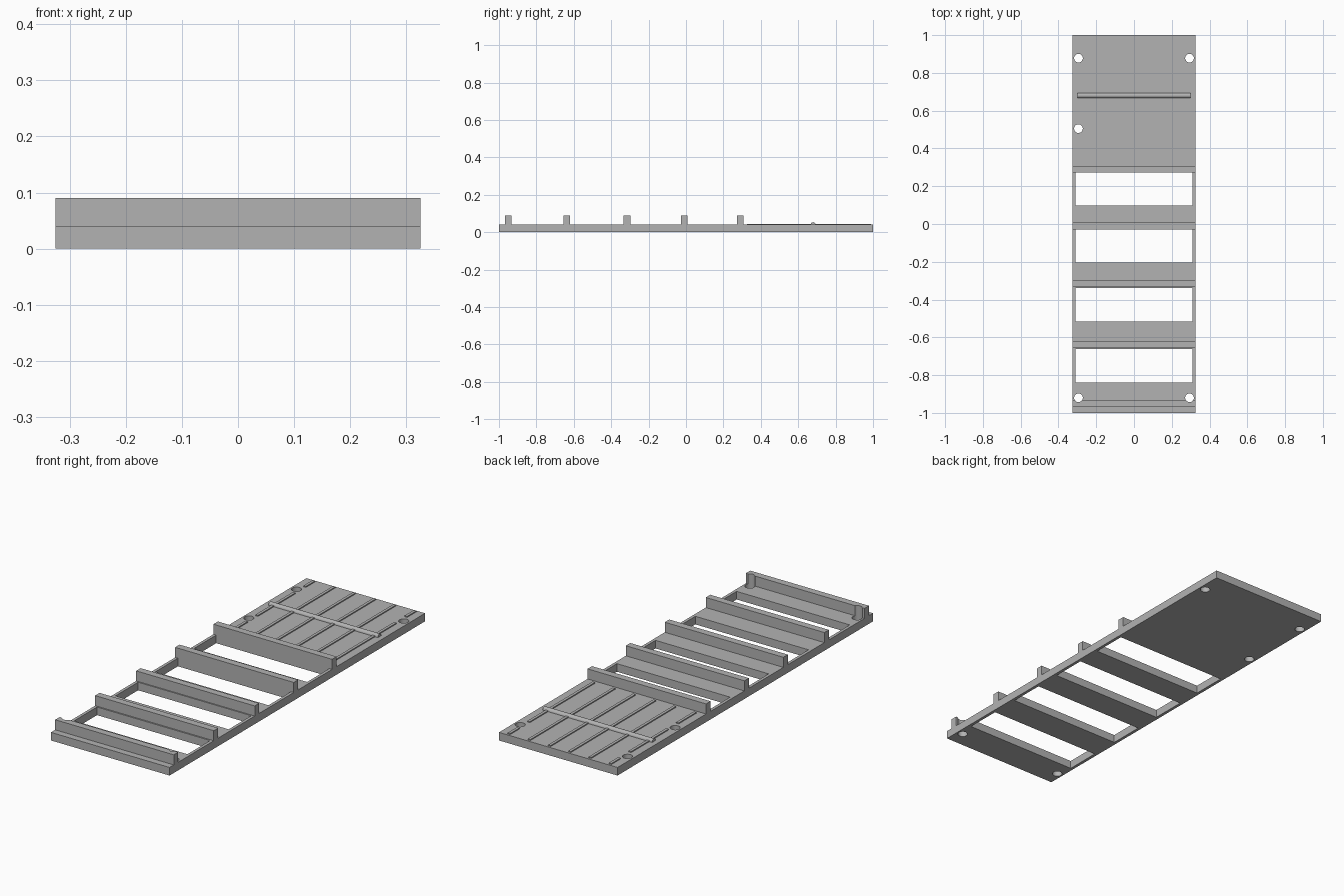
import bpy

cube = bpy.data.objects.get("Cube")
if cube:
    bpy.data.objects.remove(cube, do_unlink=True)

grey = bpy.data.materials.new("mid grey")
grey.use_nodes = True
grey.diffuse_color = (0.45, 0.45, 0.45, 1)
grey.node_tree.nodes["Principled BSDF"].inputs["Base Color"].default_value = (0.45, 0.45, 0.45, 1)

HALF_W, DECK = 0.325, 0.04


def box(name, x0, x1, y0, y1, z0, z1):
    bpy.ops.mesh.primitive_cube_add(size=1, location=((x0 + x1) / 2, (y0 + y1) / 2, (z0 + z1) / 2))
    ob = bpy.context.object
    ob.name = name
    ob.scale = (x1 - x0, y1 - y0, z1 - z0)
    bpy.ops.object.transform_apply(location=False, rotation=False, scale=True)
    ob.data.materials.append(grey)
    return ob


def rod(name, radius, length, location, rotation=(0, 0, 0)):
    bpy.ops.mesh.primitive_cylinder_add(vertices=32, radius=radius, depth=length,
                                        location=location, rotation=rotation)
    ob = bpy.context.object
    ob.name = name
    ob.data.materials.append(grey)
    bpy.ops.object.shade_smooth_by_angle()
    return ob


def cut(target, cutters):
    for cutter in cutters:
        mod = target.modifiers.new("cut", 'BOOLEAN')
        mod.operation, mod.solver, mod.object = 'DIFFERENCE', 'EXACT', cutter
    bpy.context.view_layer.objects.active = target
    for mod in list(target.modifiers):
        bpy.ops.object.modifier_apply(modifier=mod.name)


# Base plate and cross ribs
plate = box("base_plate", -HALF_W, HALF_W, -1, 1, 0, DECK)
ribs = [box(f"cross_rib_{i + 1}", -HALF_W, HALF_W, y, y + 0.035, DECK, 0.09)
        for i, y in enumerate((-0.967, -0.654, -0.333, -0.028, 0.272))]

# Window openings and screw holes
windows = [box("window_cutter", -0.31, 0.31, y0, y1, -0.1, 0.2)
           for y0, y1 in ((-0.839, -0.661), (-0.516, -0.339), (-0.204, -0.028), (0.098, 0.272))]
holes = [rod("hole_cutter", 0.023, 0.4, (x, y, 0))
         for x, y in ((-0.294, 0.878), (0.294, 0.878), (-0.294, 0.505),
                      (-0.294, -0.92), (0.294, -0.92))]
cut(plate, windows + holes)
cut(ribs[0], holes[3:])
for cutter in windows + holes:
    bpy.data.objects.remove(cutter, do_unlink=True)

# Thin raised strips on the rear deck, interrupted around the holes
for i in range(6):
    x = (i - 2.5) * 0.111
    spans = [(0.325, 0.99)]
    if i == 0:
        spans = [(0.325, 0.463), (0.542, 0.836), (0.918, 0.99)]
    elif i == 5:
        spans = [(0.325, 0.836), (0.918, 0.99)]
    for j, (y0, y1) in enumerate(spans):
        box(f"deck_strip_{i + 1}_{j + 1}", x - 0.007, x + 0.007, y0, y1, DECK - 0.005, DECK + 0.005)

# Round crossbar half sunk into the deck
rod("crossbar", 0.0135, 0.6, (0, 0.68, DECK), (0, 1.5708, 0))
